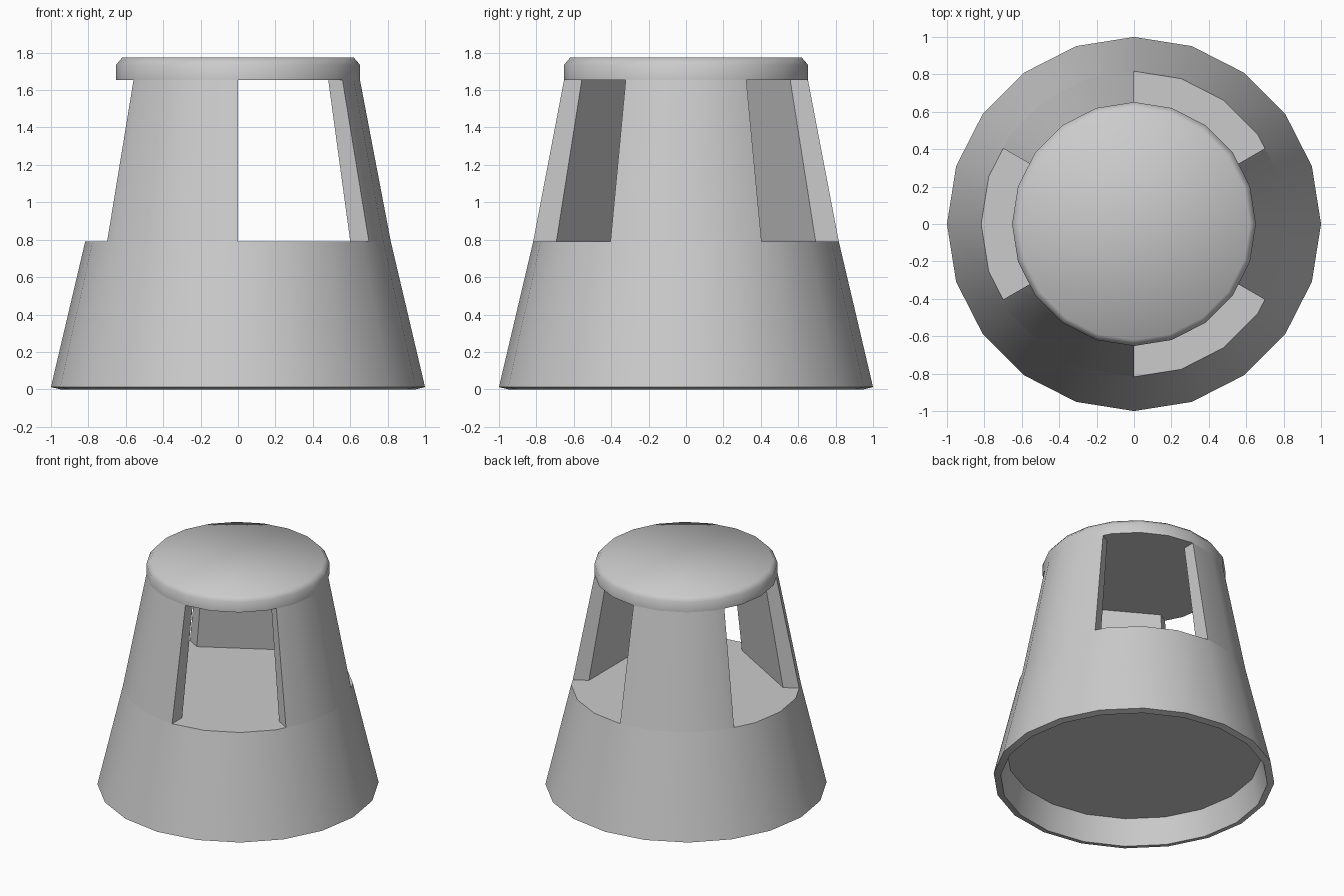
import bpy, bmesh, math

if "Cube" in bpy.data.objects:
    bpy.data.objects.remove(bpy.data.objects["Cube"])

SIDES = 20
STEP = 360 / SIDES


def finish(name, bm):
    bmesh.ops.recalc_face_normals(bm, faces=bm.faces)
    mesh = bpy.data.meshes.new(name)
    bm.to_mesh(mesh)
    bm.free()
    ob = bpy.data.objects.new(name, mesh)
    bpy.context.collection.objects.link(ob)
    bpy.ops.object.select_all(action='DESELECT')
    ob.select_set(True)
    bpy.context.view_layer.objects.active = ob
    bpy.ops.object.shade_smooth_by_angle(angle=math.radians(60))
    return ob


def polar(r, deg, z):
    a = math.radians(deg)
    return (r * math.cos(a), r * math.sin(a), z)


def lathe(name, profile):
    """Revolve (radius, z) points; first and last rings become flat discs."""
    bm = bmesh.new()
    rings = [[bm.verts.new(polar(r, i * STEP, z)) for i in range(SIDES)]
             for r, z in profile]
    for a, b in zip(rings, rings[1:]):
        for i in range(SIDES):
            j = (i + 1) % SIDES
            bm.faces.new((a[i], a[j], b[j], b[i]))
    bm.faces.new(rings[0])
    bm.faces.new(rings[-1])
    return finish(name, bm)


def on_polygon(r, deg):
    """Radius of the 20-sided outline at any angle."""
    half = STEP / 2
    return r * math.cos(math.radians(half)) / math.cos(math.radians(deg % STEP - half))


def pillar(name, start, end):
    """Faceted outside, flat inside; ends are covered by base and cap."""
    bm = bmesh.new()
    angles = [start] + [k * STEP for k in range(-SIDES, SIDES)
                        if start < k * STEP < end] + [end]
    loops = []
    for outer, inner, z in ((0.817, 0.693, 0.79), (0.652, 0.557, 1.655)):
        pts = [polar(on_polygon(outer, a), a, z) for a in angles]
        pts += [polar(inner, end, z), polar(inner, start, z)]
        loops.append([bm.verts.new(p) for p in pts])
    low, high = loops
    n = len(low)
    for i in range(n):
        j = (i + 1) % n
        bm.faces.new((low[i], low[j], high[j], high[i]))
    return finish(name, bm)


# Tapered base with recessed underside
lathe("base", [(0.905, 0.2), (0.95, 0.0), (1.0, 0.012), (0.817, 0.79)])

# Three pillars separating the windows
for n, centre in enumerate((0, 120, 240)):
    pillar(f"pillar_{n + 1}", centre - 30, centre + 30)

# Bevelled cap
lathe("cap", [(0.652, 1.655), (0.652, 1.735), (0.62, 1.773)])
